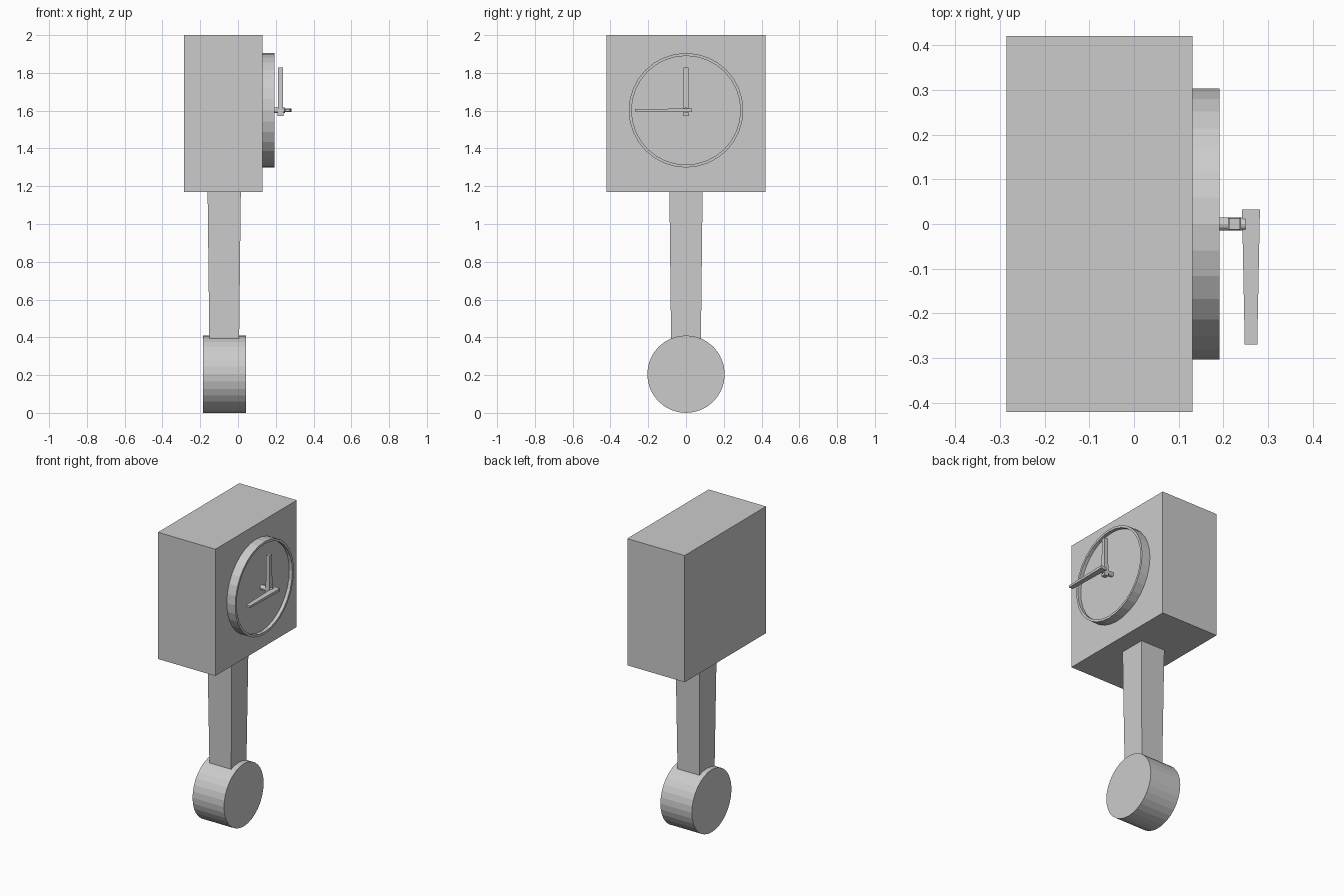
import bpy, bmesh
from math import pi
from mathutils import Matrix, Vector

if "Cube" in bpy.data.objects:
    bpy.data.objects.remove(bpy.data.objects["Cube"])


def finish(name, bm):
    bmesh.ops.recalc_face_normals(bm, faces=bm.faces)
    mesh = bpy.data.meshes.new(name)
    bm.to_mesh(mesh)
    bm.free()
    obj = bpy.data.objects.new(name, mesh)
    bpy.context.collection.objects.link(obj)
    return obj


def tapered_bar(name, start, end, half_start, half_end):
    """Bar between two points; half sizes lie on the two axes across its length."""
    start, end = Vector(start), Vector(end)
    d = end - start
    along = max(range(3), key=lambda i: abs(d[i]))
    a, b = [i for i in range(3) if i != along]
    bm = bmesh.new()
    rings = []
    for p, half in ((start, half_start), (end, half_end)):
        ring = []
        for s, t in ((-1, -1), (1, -1), (1, 1), (-1, 1)):
            v = p.copy()
            v[a] += s * half[0]
            v[b] += t * half[1]
            ring.append(bm.verts.new(v))
        bm.faces.new(ring)
        rings.append(ring)
    for i in range(4):
        j = (i + 1) % 4
        bm.faces.new((rings[0][i], rings[0][j], rings[1][j], rings[1][i]))
    return finish(name, bm)


def disc(name, x0, x1, z, radius, sides, rim=0, recess=0):
    """Cylinder along x, optionally with a rim around a recessed front."""
    bm = bmesh.new()
    place = Matrix.Translation(((x0 + x1) / 2, 0, z)) @ Matrix.Rotation(pi / 2, 4, 'Y')
    bmesh.ops.create_cone(bm, cap_ends=True, segments=sides, radius1=radius,
                          radius2=radius, depth=x1 - x0, matrix=place)
    if rim:
        front = max(bm.faces, key=lambda f: f.calc_center_median().x)
        bmesh.ops.inset_region(bm, faces=[front], thickness=rim)
        floor = bmesh.ops.extrude_discrete_faces(bm, faces=[front])["faces"][0]
        bmesh.ops.translate(bm, verts=floor.verts, vec=(-recess, 0, 0))
    return finish(name, bm)


# Clock case
tapered_bar("case", (-0.077, 0, 1.17), (-0.077, 0, 2.0), (0.208, 0.421), (0.208, 0.421))

# Dial with raised rim
disc("dial", 0.125, 0.192, 1.602, 0.303, 32, rim=0.015, recess=0.022)

# Spindle and hands
disc("spindle", 0.165, 0.25, 1.602, 0.015, 12)
tapered_bar("hour_hand", (0.225, 0, 1.571), (0.225, 0, 1.828), (0.015, 0.015), (0.012, 0.012))
tapered_bar("minute_hand", (0.262, 0.033, 1.602), (0.262, -0.27, 1.602), (0.02, 0.009), (0.014, 0.007))

# Pendulum rod and bob
tapered_bar("pendulum_rod", (-0.073, 0, 0.39), (-0.073, 0, 1.18), (0.079, 0.079), (0.088, 0.088))
disc("pendulum_bob", -0.186, 0.042, 0.205, 0.205, 32)
